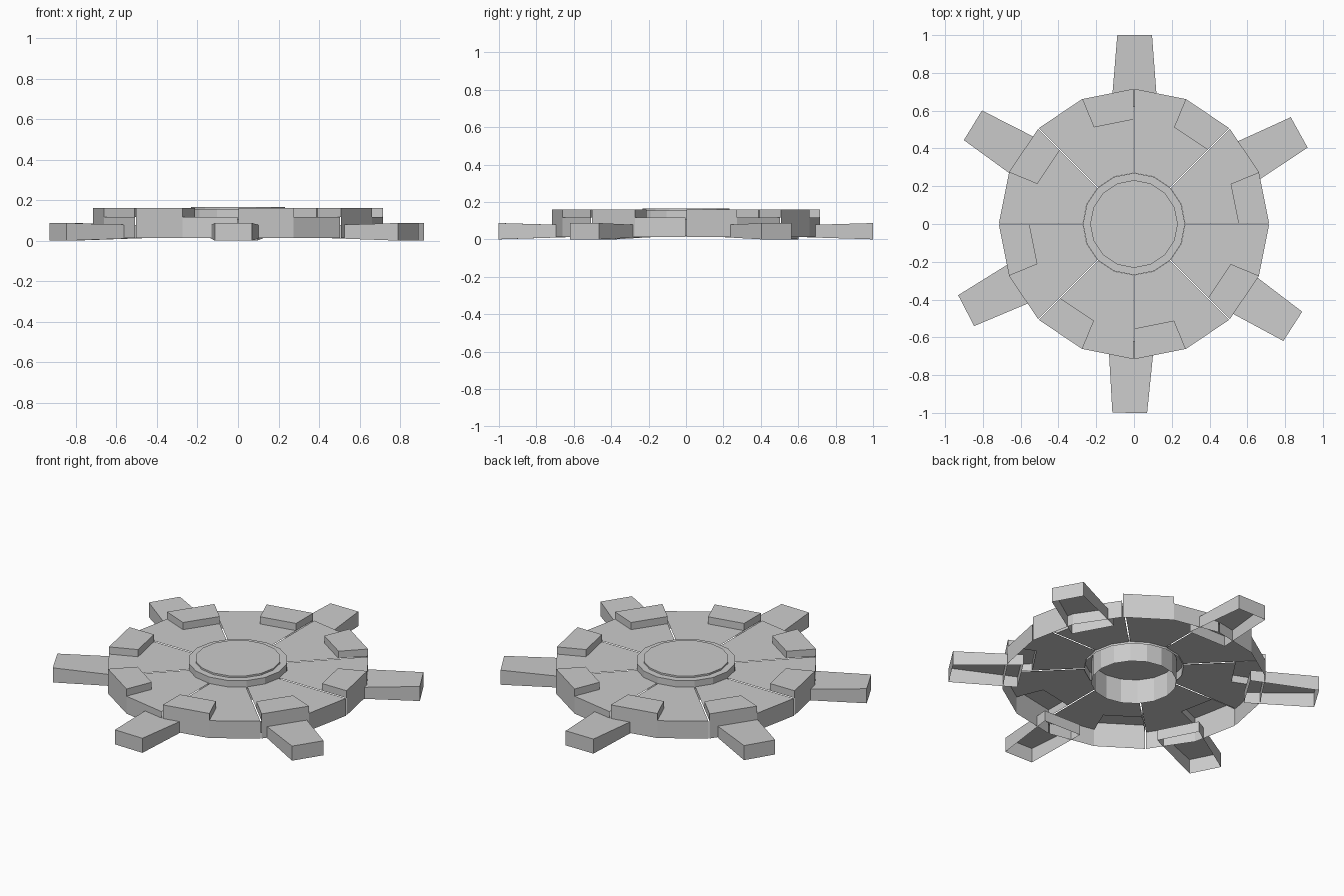
import bpy
from math import sin, cos, radians

if "Cube" in bpy.data.objects:
    bpy.data.objects.remove(bpy.data.objects["Cube"])


def polar(r, deg, z, shift=(0, 0)):
    a = radians(deg)
    return (r * cos(a) + shift[0], r * sin(a) + shift[1], z)


def make(name, verts, faces):
    mesh = bpy.data.meshes.new(name)
    mesh.from_pydata(verts, [], faces)
    mesh.update()
    ob = bpy.data.objects.new(name, mesh)
    bpy.context.collection.objects.link(ob)
    return ob


R_RIM, R_BLOCK, R_IN = 0.707, 0.545, 0.262
Z_RIM, Z_PLATE, Z_BLOCK = 0.013, 0.117, 0.16

# Eight open-bottomed disc segments, each with a raised rim block on one half
for k in range(8):
    a0, a1, a2 = 45 * k, 45 * k + 22.5, 45 * k + 45
    s = polar(0.009, a1, 0)[:2]          # shift outward leaves a fine slit
    P = lambda r, a, z: polar(r, a, z, s)
    verts = [
        P(R_IN, a0, Z_PLATE), P(R_IN, a1, Z_PLATE), P(R_IN, a2, Z_PLATE),           # 0-2
        P(R_BLOCK, a0, Z_PLATE), P(R_BLOCK, a1, Z_PLATE),                           # 3-4
        P(R_RIM, a0, Z_PLATE), P(R_RIM, a1, Z_PLATE), P(R_RIM, a2, Z_PLATE),        # 5-7
        P(R_BLOCK, a0, Z_BLOCK), P(R_BLOCK, a1, Z_BLOCK),                           # 8-9
        P(R_RIM, a0, Z_BLOCK), P(R_RIM, a1, Z_BLOCK),                               # 10-11
        P(R_RIM, a0, Z_RIM), P(R_RIM, a1, Z_RIM), P(R_RIM, a2, Z_RIM),              # 12-14
    ]
    faces = [
        (0, 3, 4, 1), (1, 4, 6, 7, 2),              # plate
        (8, 10, 11, 9),                             # block top
        (3, 8, 9, 4), (4, 9, 11, 6), (3, 5, 10, 8),  # block inner and end walls
        (12, 13, 6, 11, 10, 5), (13, 14, 7, 6),     # rim walls
    ]
    make(f"disc_segment_{k + 1}", verts, faces)


# Lathe a profile of (radius, z) points, closing the last ring if asked
def lathe(name, profile, n=16, cap=False):
    verts = [polar(r, 360 * i / n, z) for r, z in profile for i in range(n)]
    faces = []
    for j in range(len(profile) - 1):
        for i in range(n):
            i2 = (i + 1) % n
            faces.append((j * n + i, j * n + i2, (j + 1) * n + i2, (j + 1) * n + i))
    if cap:
        faces.append(tuple((len(profile) - 1) * n + i for i in range(n)))
    return make(name, verts, faces)


# Hub: outer collar and a deeper capped sleeve inside it
lathe("hub_collar", [(0.27, 0.105), (0.27, 0.155), (0.232, 0.155)])
lathe("hub_sleeve", [(0.232, 0.018), (0.232, 0.165)], cap=True)

# Six tapered spokes, hollow underneath, slightly uneven around the rim
for n, ang in enumerate((29, 89.8, 148.5, 207.3, 268.7, 327.2)):
    a = radians(ang)
    verts = []
    for r, hw, z0, z1 in ((0.62, 0.122, 0.012, 0.076), (1.0, 0.092, 0.0, 0.087)):
        for side, z in ((-1, z0), (1, z0), (1, z1), (-1, z1)):
            w = hw * side
            verts.append((r * cos(a) - w * sin(a), r * sin(a) + w * cos(a), z))
    faces = [(0, 3, 2, 1), (4, 5, 6, 7), (3, 7, 6, 2), (0, 4, 7, 3), (1, 2, 6, 5)]
    make(f"spoke_{n + 1}", verts, faces)
